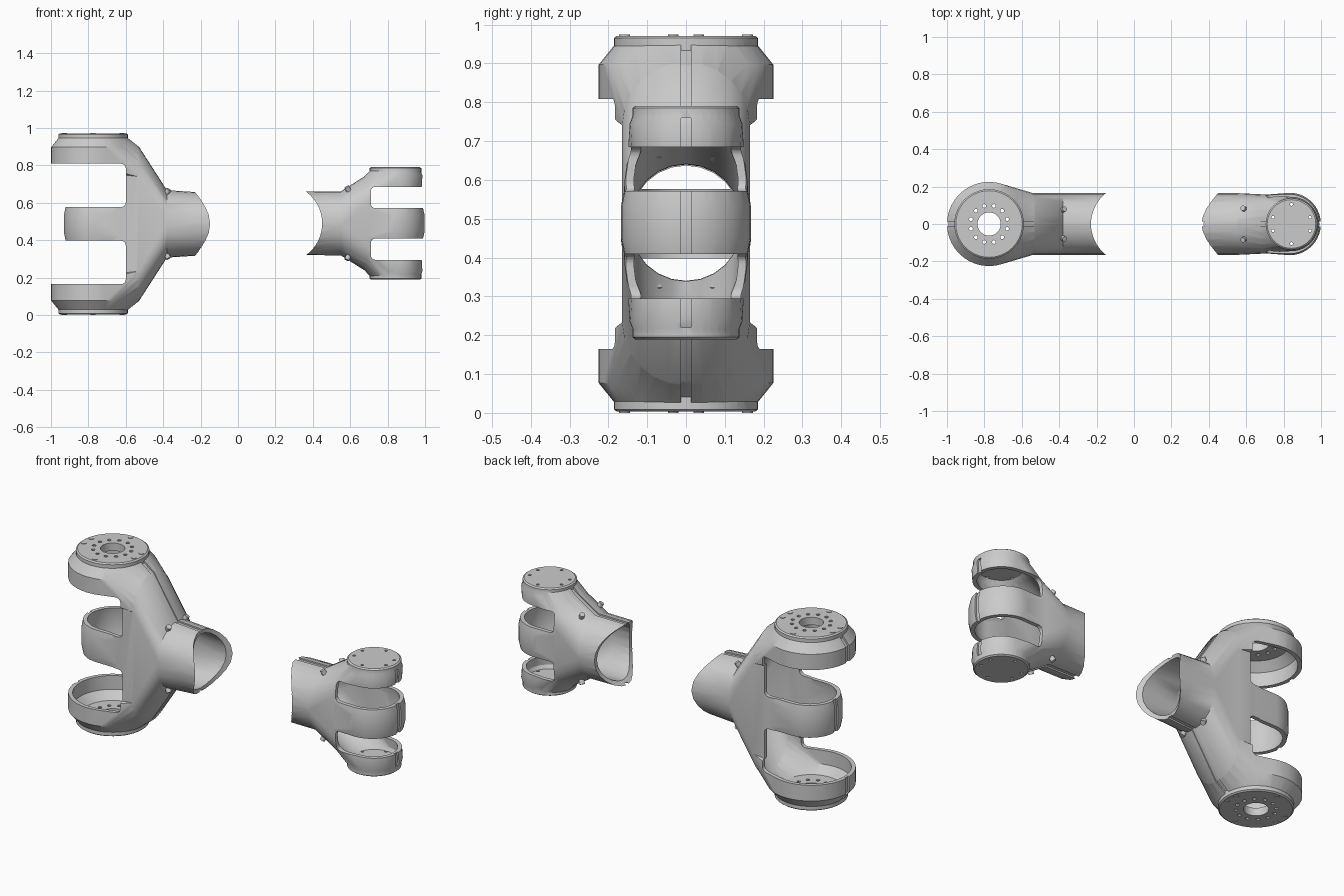
import bpy, bmesh, math
from mathutils import Vector, Matrix

if "Cube" in bpy.data.objects:
    bpy.data.objects.remove(bpy.data.objects["Cube"])

SIDES = 40


def make(name, bm):
    bmesh.ops.triangulate(bm, faces=bm.faces)
    bmesh.ops.recalc_face_normals(bm, faces=bm.faces)
    me = bpy.data.meshes.new(name)
    bm.to_mesh(me)
    bm.free()
    ob = bpy.data.objects.new(name, me)
    bpy.context.collection.objects.link(ob)
    return ob


def combine(a, b, op):
    m = a.modifiers.new("bool", 'BOOLEAN')
    m.object, m.operation, m.solver = b, op, 'MANIFOLD'
    bpy.context.view_layer.objects.active = a
    bpy.ops.object.modifier_apply(modifier=m.name)
    bpy.data.objects.remove(b)
    return a


def hull(name, pts):
    """Clean closed convex shell around the points."""
    src = bmesh.new()
    for p in pts:
        src.verts.new(p)
    bmesh.ops.remove_doubles(src, verts=src.verts, dist=0.0005)
    bmesh.ops.convex_hull(src, input=src.verts)
    bm, copy = bmesh.new(), {}
    for f in src.faces:
        for v in f.verts:
            if v not in copy:
                copy[v] = bm.verts.new(v.co)
        bm.faces.new([copy[v] for v in f.verts])
    src.free()
    return make(name, bm)


def ring(cx, z, r):
    return [(cx + r * math.cos(a), r * math.sin(a), z)
            for a in (2 * math.pi * i / SIDES for i in range(SIDES))]


def section(x, h, w, cz):
    """Stadium-shaped slice of the body across x."""
    return [(x, s * w * math.cos(a), cz + s * (h - w + w * math.sin(a)))
            for s in (1, -1) for a in (math.pi * i / 12 for i in range(13))]


def loft(name, slices):
    bm = bmesh.new()
    rows = [[bm.verts.new(p) for p in s] for s in slices]
    n = len(rows[0])
    for a, b in zip(rows, rows[1:]):
        for i in range(n):
            bm.faces.new((a[i], a[(i + 1) % n], b[(i + 1) % n], b[i]))
    bm.faces.new(rows[0])
    bm.faces.new(rows[-1])
    return make(name, bm)


def box(name, lo, hi, bevel=0):
    bm = bmesh.new()
    bmesh.ops.create_cube(bm, size=1)
    for v in bm.verts:
        v.co = Vector([l + (c + 0.5) * (h - l) for c, l, h in zip(v.co, lo, hi)])
    if bevel:
        es = [e for e in bm.edges if abs(e.verts[0].co.y - e.verts[1].co.y) > 0.1]
        bmesh.ops.bevel(bm, geom=es, offset=bevel, segments=4, profile=0.5, affect='EDGES')
    return make(name, bm)


def rods(name, items, seg=16):
    """Cylinders as (centre, axis, radius, length)."""
    bm = bmesh.new()
    for c, ax, r, l in items:
        m = Matrix.Translation(c) @ Vector((0, 0, 1)).rotation_difference(Vector(ax)).to_matrix().to_4x4()
        bmesh.ops.create_cone(bm, cap_ends=True, segments=seg, radius1=r, radius2=r, depth=l, matrix=m)
    return make(name, bm)


def solid(name, d, t):
    """Whole bracket volume, shrunk inward by t."""
    cz, st = d["cz"], d["body"]
    sign = 1 if st[-1][0] > st[0][0] else -1
    sl = []
    for i, (x, h, w) in enumerate(st):
        x += sign * t * (-1 if i == 0 else 1 if i == len(st) - 1 else 0)
        sl.append(section(x, h - t, w - t, cz))
    ob = loft(name, sl)
    # middle finger band
    cx, r, hz = d["band"]
    pts = [p for z, k in ((-hz - .015, -.012), (-hz * .5, 0), (hz * .5, 0), (hz + .015, -.012))
           for p in ring(cx, cz + z, r - t + k)]
    xs = d["join"][0]
    pts += [(xs, y * (d["join"][2] - t - .004), cz + z) for y in (-1, 1) for z in (-hz, hz)]
    combine(ob, hull("band", pts), 'UNION')
    # upper and lower cups
    for s in (1, -1):
        rings = d["cup"]
        pts = []
        for i, (z, r) in enumerate(rings):
            zz = z - (t if i == len(rings) - 1 else t * .5 if i else 0)
            pts += ring(d["cup_x"], cz + s * zz, r - t)
        x, h, w = d["join"]
        pts += [p for p in section(x, h - t - .001, w - t - .003, cz) if (p[2] - cz) * s > 0]
        combine(ob, hull("cup", pts), 'UNION')
    return ob


def bracket(name, d):
    cz = d["cz"]
    ob = solid(name, d, 0)
    # recessed seam along the centre plane
    combine(ob, box("seam", (-1.2, -.013, -.2), (1.2, .013, 1.2)), 'DIFFERENCE')
    combine(ob, solid("fill", d, .008), 'UNION')
    # end plates
    z0, z1, r = d["plate"]
    for s in (1, -1):
        pts = [p for z, k in ((z0, 0), (z1 - .006, 0), (z1, -.008)) for p in ring(d["cup_x"], cz + s * z, r + k)]
        combine(ob, hull("plate", pts), 'UNION')
    combine(ob, solid("cavity", d, .022), 'DIFFERENCE')
    # gaps between the fingers
    xa, xb, za, zb = d["slot"]
    for s in (1, -1):
        lo, hi = sorted((cz + s * za, cz + s * zb))
        combine(ob, box("slot", (xa, -.4, lo), (xb, .4, hi), .025), 'DIFFERENCE')
    # saddle-shaped tube mouth
    c, ax = d["saddle"]
    combine(ob, rods("saddle", [(c, ax, .21, 1)], 64), 'DIFFERENCE')
    # through holes in the end plates
    for rad, hole, angs in d["holes"]:
        items = [((d["cup_x"] + rad * math.cos(a), rad * math.sin(a), cz), (0, 0, 1), hole, 1.4)
                 for a in map(math.radians, angs)]
        combine(ob, rods("holes", items, 32 if hole > .03 else 10), 'DIFFERENCE')
    bpy.ops.object.select_all(action='DESELECT')
    ob.select_set(True)
    bpy.context.view_layer.objects.active = ob
    bpy.ops.object.shade_smooth_by_angle(angle=math.radians(30))
    # side screws
    x, y, z, nx = d["screw"]
    rods(name + "_screws", [((x, sy * y, cz + sz * z), (nx, sy * .3, sz), .014, .04)
                            for sy in (1, -1) for sz in (1, -1)])
    return ob


left = dict(
    cz=.487,
    body=[(-.66, .44, .163), (-.6, .455, .165), (-.53, .415, .165), (-.38, .182, .165),
          (-.23, .172, .165), (-.05, .170, .165)],
    join=(-.53, .415, .165), band=(-.765, .167, .09),
    cup_x=-.775, cup=[(.30, .225), (.41, .225), (.463, .182)],
    plate=(.445, .484, .186), slot=(-1.2, -.6, .09, .322),
    saddle=((-.02, 0, .487), (0, 0, 1)),
    holes=[(0, .062, [0]), (.1, .01, range(15, 375, 30))],
    screw=(-.38, .075, .168, .6))

right = dict(
    cz=.49,
    body=[(.74, .28, .145), (.70, .268, .158), (.55, .173, .165), (.30, .171, .165)],
    join=(.67, .248, .158), band=(.832, .167, .083),
    cup_x=.842, cup=[(.175, .14), (.255, .145), (.285, .134)],
    plate=(.27, .301, .138), slot=(.71, 1.2, .081, .195),
    saddle=((.24, 0, .49), (0, 1, 0)),
    holes=[(.105, .008, [20, 90, 160, 200, 270, 340])],
    screw=(.59, .08, .178, -.5))

bracket("large_bracket", left)
bracket("small_bracket", right)

# stud heads on the large end plates
rods("plate_studs", [((-.775 + .158 * math.cos(a), .158 * math.sin(a), z), (0, 0, 1), .014, .012)
                     for a in map(math.radians, (12, 90, 168, 192, 270, 348)) for z in (.006, .968)])
